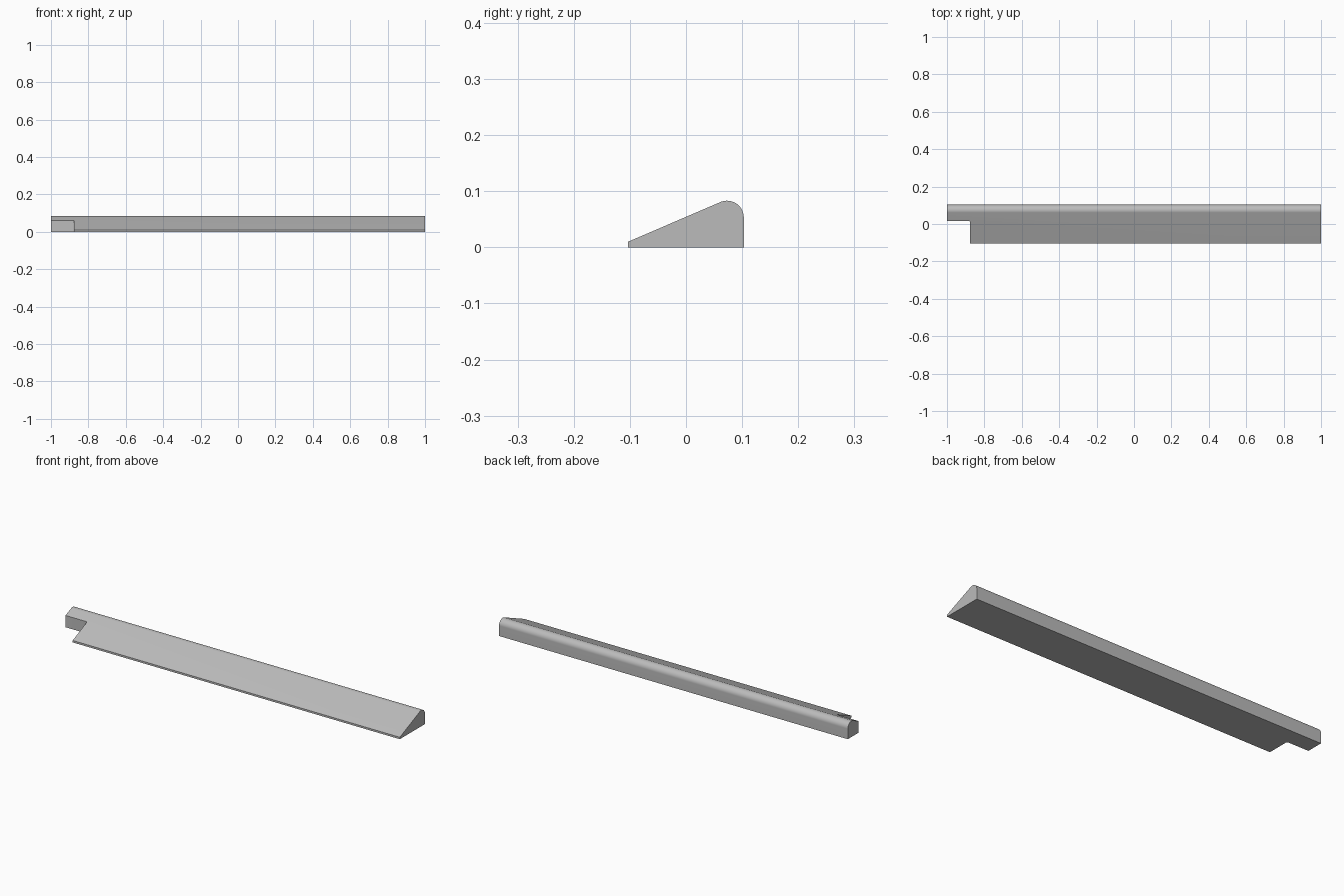
import bpy, bmesh, math

cube = bpy.data.objects.get("Cube")
if cube:
    bpy.data.objects.remove(cube, do_unlink=True)

grey = bpy.data.materials.new("light_grey")
grey.use_nodes = True
colour = (0.5, 0.5, 0.5, 1)
grey.diffuse_color = colour
grey.node_tree.nodes["Principled BSDF"].inputs["Base Color"].default_value = colour


def prism(name, points, direction):
    """Extrude a closed outline along a direction into a solid."""
    bm = bmesh.new()
    face = bm.faces.new([bm.verts.new(p) for p in points])
    extruded = bmesh.ops.extrude_face_region(bm, geom=[face])["geom"]
    verts = [g for g in extruded if isinstance(g, bmesh.types.BMVert)]
    bmesh.ops.translate(bm, verts=verts, vec=direction)
    bmesh.ops.recalc_face_normals(bm, faces=bm.faces)
    mesh = bpy.data.meshes.new(name)
    bm.to_mesh(mesh)
    bm.free()
    obj = bpy.data.objects.new(name, mesh)
    bpy.context.collection.objects.link(obj)
    mesh.materials.append(grey)
    return obj


def arc(cx, cy, radius, start, end, steps):
    angles = [math.radians(start + (end - start) * i / steps) for i in range(steps + 1)]
    return [(cx + radius * math.cos(a), cy + radius * math.sin(a)) for a in angles]


# Wedge strip: low front lip, sloping top, rounded ridge, upright back
HALF_DEPTH, LIP, RADIUS, RIDGE = 0.103, 0.01, 0.03, 0.053
section = [(-HALF_DEPTH, LIP), (-HALF_DEPTH, 0), (HALF_DEPTH, 0)]
section += arc(HALF_DEPTH - RADIUS, RIDGE, RADIUS, 0, 113.4, 20)
strip = prism("wedge_strip", [(-1, y, z) for y, z in section], (2, 0, 0))

# Notch at the front right end, with a small rounded inner corner
NOTCH_X, NOTCH_Y, FILLET = -0.876, 0.016, 0.008
plan = [(-1.1, NOTCH_Y), (-1.1, -0.2), (NOTCH_X, -0.2)]
plan += arc(NOTCH_X - FILLET, NOTCH_Y - FILLET, FILLET, 0, 90, 6)
cutter = prism("notch_cutter", [(x, y, -0.1) for x, y in plan], (0, 0, 0.3))
cutter.hide_render = True

cut = strip.modifiers.new("notch", "BOOLEAN")
cut.operation = "DIFFERENCE"
cut.solver = "EXACT"
cut.object = cutter
bpy.ops.object.select_all(action="DESELECT")
strip.select_set(True)
bpy.context.view_layer.objects.active = strip
bpy.ops.object.modifier_apply(modifier=cut.name)
bpy.data.objects.remove(cutter, do_unlink=True)

bpy.ops.object.shade_smooth_by_angle(angle=math.radians(30))
